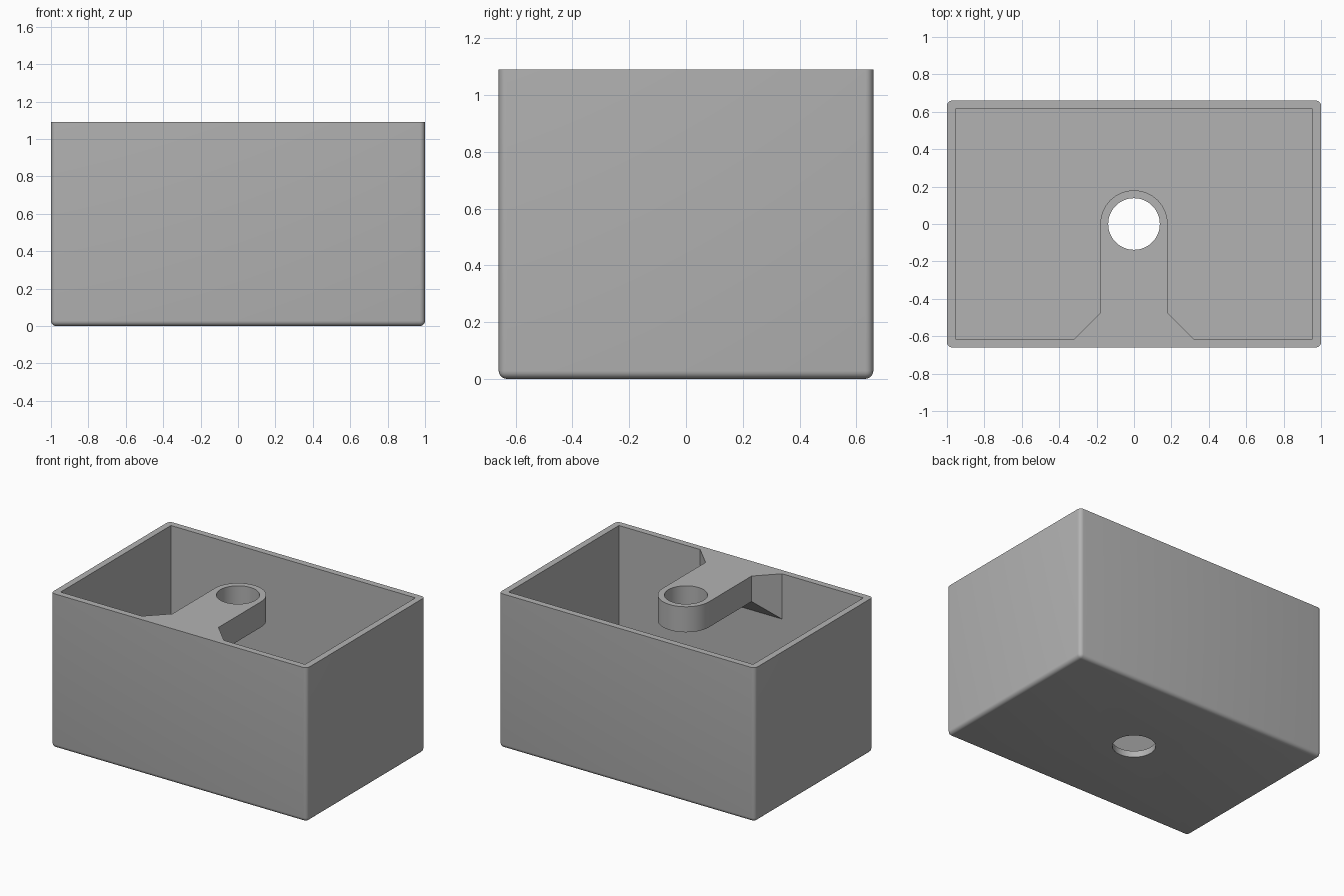
import bpy, bmesh, math

if "Cube" in bpy.data.objects:
    bpy.data.objects.remove(bpy.data.objects["Cube"])

W, D, H = 1.0, 0.66, 1.09          # half width, half depth, height
T = 0.045                          # wall thickness
ARM_R, HOLE_R, ARM_T, FLARE = 0.18, 0.138, 0.18, 0.14

grey = bpy.data.materials.new("grey plastic")
grey.diffuse_color = (0.45, 0.45, 0.45, 1)
grey.use_nodes = True
grey.node_tree.nodes["Principled BSDF"].inputs["Base Color"].default_value = grey.diffuse_color


def prism(name, outline, z0, z1, hidden=True):
    """Extrude a plan outline between two heights; outline points may carry their own bottom z."""
    bm = bmesh.new()
    low = [bm.verts.new((p[0], p[1], p[2] if len(p) > 2 else z0)) for p in outline]
    high = [bm.verts.new((p[0], p[1], z1)) for p in outline]
    bm.faces.new(low[::-1])
    bm.faces.new(high)
    n = len(outline)
    for i in range(n):
        j = (i + 1) % n
        bm.faces.new((low[i], low[j], high[j], high[i]))
    bmesh.ops.recalc_face_normals(bm, faces=bm.faces)
    me = bpy.data.meshes.new(name)
    bm.to_mesh(me)
    bm.free()
    ob = bpy.data.objects.new(name, me)
    bpy.context.collection.objects.link(ob)
    ob.hide_render = hidden
    me.materials.append(grey)
    return ob


def rect(x, y):
    return [(-x, -y), (x, -y), (x, y), (-x, y)]


def arc(r, a0, a1, n):
    return [(r * math.cos(a0 + (a1 - a0) * i / n), r * math.sin(a0 + (a1 - a0) * i / n))
            for i in range(n + 1)]


def apply(ob, kind, **settings):
    mod = ob.modifiers.new(kind, kind)
    for key, value in settings.items():
        setattr(mod, key, value)
    bpy.context.view_layer.objects.active = ob
    bpy.ops.object.modifier_apply(modifier=mod.name)


def cut(ob, cutter):
    apply(ob, 'BOOLEAN', operation='DIFFERENCE', solver='EXACT', object=cutter)
    bpy.data.objects.remove(cutter)


# Outer block, rounded on every edge except the rim
box = prism("box", rect(W, D), 0, H, hidden=False)
bm = bmesh.new()
bm.from_mesh(box.data)
edges = [e for e in bm.edges if min(v.co.z for v in e.verts) < 0.01]
bmesh.ops.bevel(bm, geom=edges, offset=0.028, segments=5, profile=0.5, affect='EDGES')
bm.to_mesh(box.data)
bm.free()

# Cavity, leaving the support arm and its flared gusset at the front wall
wall = D - T
top = H + 0.2
cavity = prism("cavity", rect(W - T, wall), T, H + 0.1)
arm = prism("arm", arc(ARM_R, 0, math.pi, 32) + [(-ARM_R, -D), (ARM_R, -D)], H - ARM_T, top)
e = 0.02                           # overlap into the wall
xw, yw, zw = ARM_R + FLARE + e, -wall - e, H - ARM_T - FLARE - e
ya = -wall + FLARE
gusset = prism("gusset", [(-xw, yw, zw), (xw, yw, zw), (ARM_R, ya), (-ARM_R, ya)], H - ARM_T, top)
cut(cavity, arm)
cut(cavity, gusset)
cut(box, cavity)

# Hole through the arm and the floor
cut(box, prism("hole", arc(HOLE_R, 0, 2 * math.pi, 64)[:-1], -0.1, top))

bpy.ops.object.select_all(action='DESELECT')
box.select_set(True)
bpy.context.view_layer.objects.active = box
bpy.ops.object.shade_smooth_by_angle(angle=math.radians(30))
